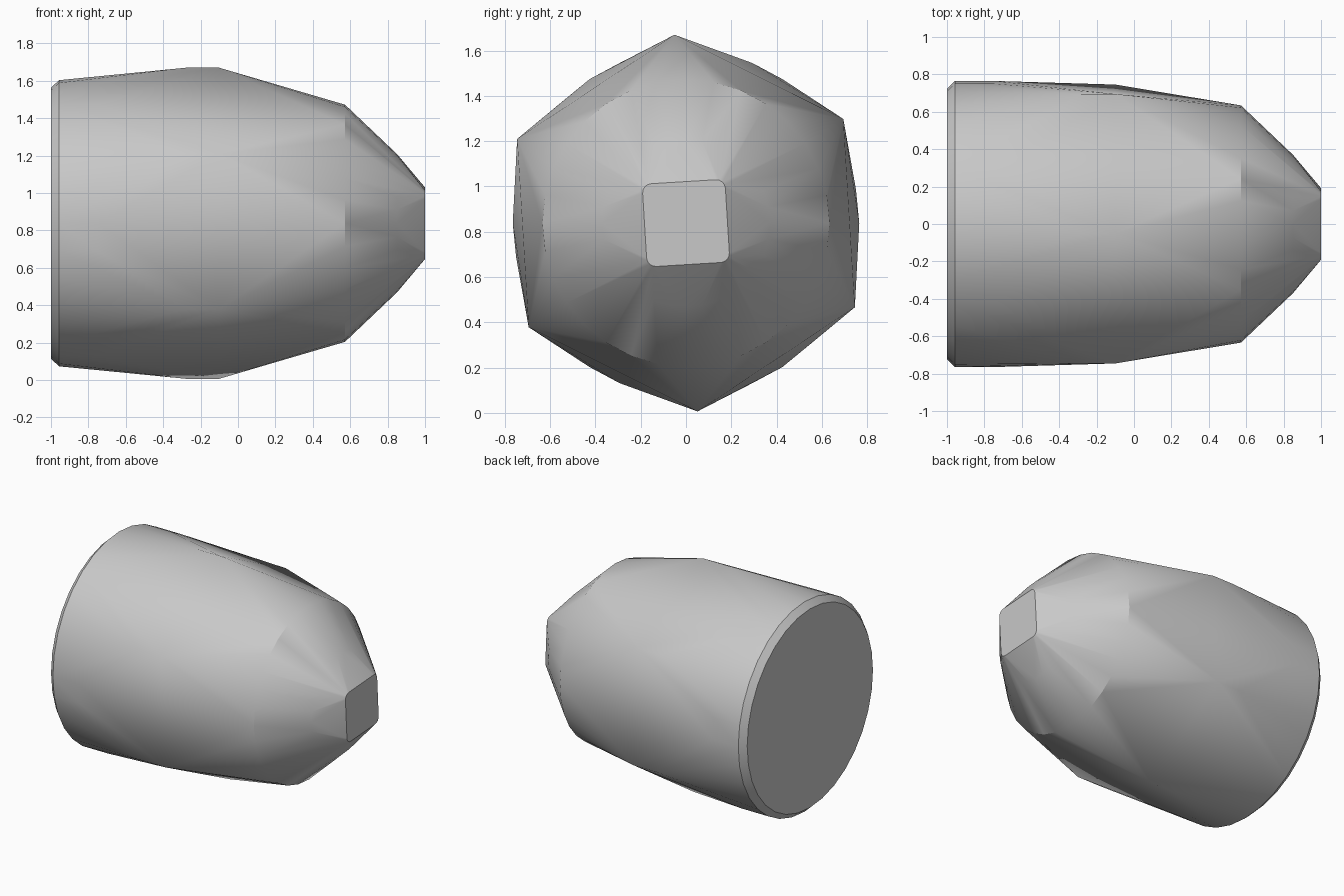
import bpy, bmesh, math

cube = bpy.data.objects.get("Cube")
if cube:
    bpy.data.objects.remove(cube)

CENTRE_Z = 0.838
TWIST = math.radians(3.5)


def ring(x, radius, sides, start=0.0):
    """Regular polygon of points facing along x."""
    angles = [start + math.tau * i / sides for i in range(sides)]
    return [(x, radius * math.cos(a), CENTRE_Z + radius * math.sin(a)) for a in angles]


def rounded_square(x, half, corner, steps=4):
    """Square of points with rounded corners, twisted about x."""
    points = []
    for quarter in range(4):
        turn = quarter * math.pi / 2 + TWIST
        for i in range(steps + 1):
            a = math.pi / 2 * i / steps
            u = half - corner + corner * math.cos(a)
            v = half - corner + corner * math.sin(a)
            points.append((x, u * math.cos(turn) - v * math.sin(turn),
                           CENTRE_Z + u * math.sin(turn) + v * math.cos(turn)))
    return points


grey = bpy.data.materials.new("plain grey")
grey.use_nodes = True
colour = (0.58, 0.58, 0.58, 1)
grey.diffuse_color = colour
grey.node_tree.nodes["Principled BSDF"].inputs["Base Color"].default_value = colour

# Cross-sections from the round base to the square tip
sections = (
    ring(-1.0, 0.724, 32)                            # chamfered base
    + ring(-0.957, 0.765, 32)
    + ring(-0.75, 0.765, 32)
    + ring(-0.28, 0.833, 6, math.pi / 2 + TWIST)     # hexagonal waist
    + ring(-0.10, 0.833, 6, math.pi / 2 + TWIST)
    + ring(0.572, 0.634, 32)                         # round shoulder
    + ring(0.85, 0.37, 32)                           # tapering nose
    + rounded_square(1.0, 0.183, 0.04)               # flat tip
)

# Stretch one convex skin over all the sections
bm = bmesh.new()
for point in sections:
    bm.verts.new(point)
hull = bmesh.ops.convex_hull(bm, input=bm.verts[:])
loose = {g for g in hull["geom_interior"] + hull["geom_unused"]
         if isinstance(g, bmesh.types.BMVert)}
bmesh.ops.delete(bm, geom=list(loose), context="VERTS")
bmesh.ops.dissolve_limit(bm, angle_limit=math.radians(0.5),
                         verts=bm.verts[:], edges=bm.edges[:])
bmesh.ops.recalc_face_normals(bm, faces=bm.faces[:])

mesh = bpy.data.meshes.new("tapered_body")
bm.to_mesh(mesh)
bm.free()
mesh.materials.append(grey)
body = bpy.data.objects.new("tapered_body", mesh)
bpy.context.collection.objects.link(body)

# Smooth skin with sharp rims
bpy.ops.object.select_all(action="DESELECT")
body.select_set(True)
bpy.context.view_layer.objects.active = body
bpy.ops.object.shade_smooth_by_angle(angle=math.radians(30))
